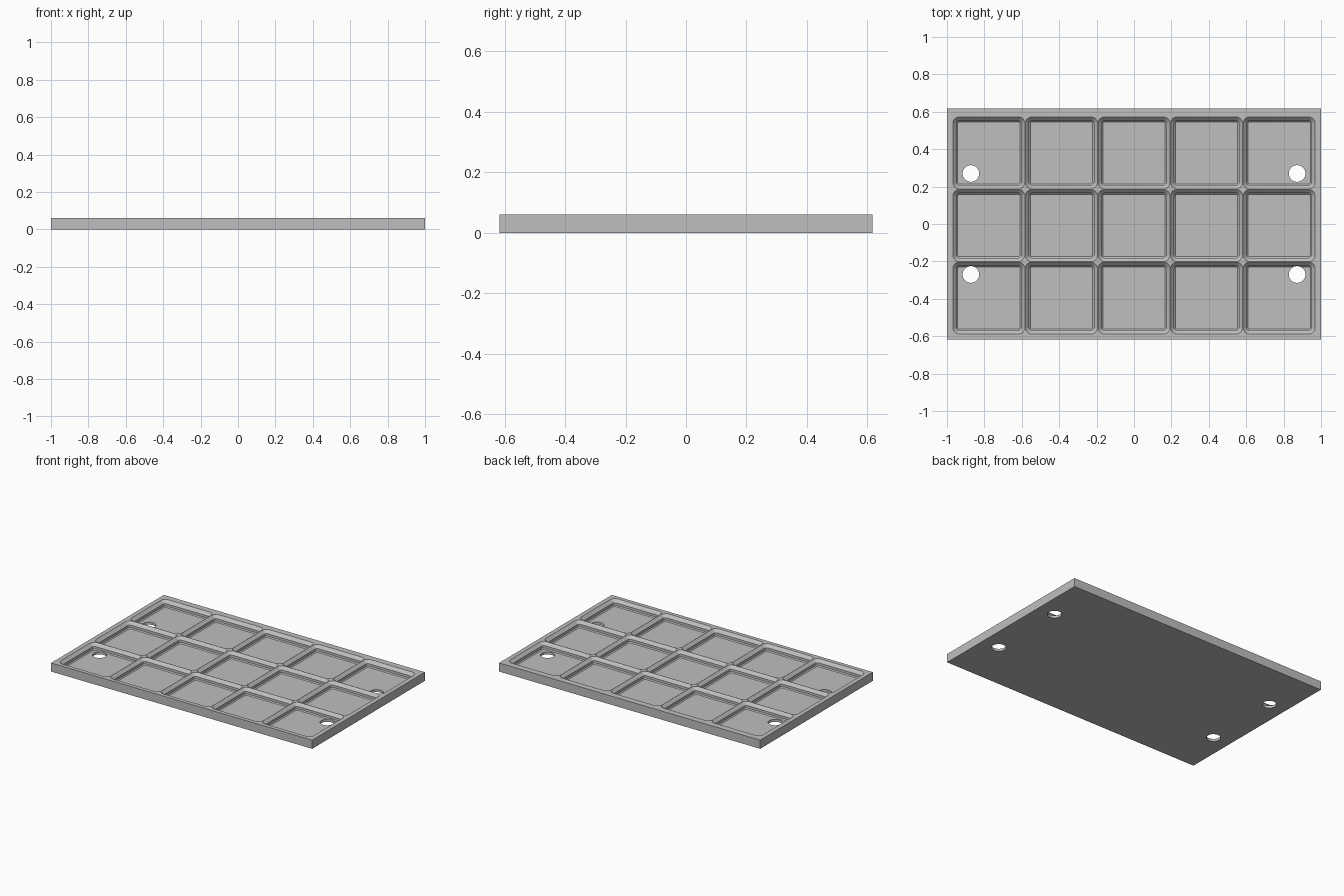
import bpy, bmesh, math

if "Cube" in bpy.data.objects:
    bpy.data.objects.remove(bpy.data.objects["Cube"])

WIDTH, DEPTH, HEIGHT = 2.0, 1.233, 0.06
PITCH, CELL, SHIFT_Y = 0.388, 0.386, -0.008
COLUMNS, ROWS = 5, 3
HOLE_X, HOLE_Y, HOLE_RADIUS = 0.872, 0.27, 0.0445

grey = bpy.data.materials.new("plate_grey")
grey.use_nodes = True
colour = (0.52, 0.52, 0.52, 1)
grey.diffuse_color = colour
grey.node_tree.nodes["Principled BSDF"].inputs["Base Color"].default_value = colour


def make_object(name, bm):
    bmesh.ops.recalc_face_normals(bm, faces=bm.faces)
    mesh = bpy.data.meshes.new(name)
    bm.to_mesh(mesh)
    bm.free()
    mesh.materials.append(grey)
    obj = bpy.data.objects.new(name, mesh)
    bpy.context.collection.objects.link(obj)
    return obj


def rounded_square(bm, cx, cy, half, radius, z, steps=8):
    ring = []
    for corner in range(4):
        middle = math.radians(45 + 90 * corner)
        ox = math.copysign(half - radius, math.cos(middle))
        oy = math.copysign(half - radius, math.sin(middle))
        for i in range(steps + 1):
            a = math.radians(90 * (corner + i / steps))
            ring.append(bm.verts.new((cx + ox + radius * math.cos(a),
                                      cy + oy + radius * math.sin(a), z)))
    return ring


def add_pocket(bm, cx, cy):
    # Stepped wall: chamfer, upright band, wide chamfer, then clear of the top
    sections = [(0.0265, 0.0105, 0.017), (0.02, 0.017, 0.0235),
                (0.02, 0.017, 0.04), (0, 0.037, HEIGHT), (0, 0.037, HEIGHT + 0.03)]
    rings = [rounded_square(bm, cx, cy, CELL / 2 - inset, r, z)
             for inset, r, z in sections]
    for low, high in zip(rings, rings[1:]):
        for i in range(len(low)):
            j = (i + 1) % len(low)
            bm.faces.new((low[i], low[j], high[j], high[i]))
    bm.faces.new(rings[0][::-1])
    bm.faces.new(rings[-1])


# Solid plate
bm = bmesh.new()
bmesh.ops.create_cube(bm, size=1)
for v in bm.verts:
    v.co = (v.co.x * WIDTH, v.co.y * DEPTH, (v.co.z + 0.5) * HEIGHT)
plate = make_object("grid_plate", bm)

# Grid of square pockets
bm = bmesh.new()
for col in range(COLUMNS):
    for row in range(ROWS):
        add_pocket(bm, (col - (COLUMNS - 1) / 2) * PITCH,
                   (row - (ROWS - 1) / 2) * PITCH + SHIFT_Y)
pockets = make_object("pocket_cutter", bm)

# Four round screw holes
bm = bmesh.new()
for sx in (-1, 1):
    for sy in (-1, 1):
        made = bmesh.ops.create_cone(bm, cap_ends=True, segments=48, depth=0.4,
                                     radius1=HOLE_RADIUS, radius2=HOLE_RADIUS)
        bmesh.ops.translate(bm, verts=made["verts"],
                            vec=(sx * HOLE_X, sy * HOLE_Y, 0))
holes = make_object("hole_cutter", bm)

# Cut the plate, then discard the cutters
for cutter in (pockets, holes):
    cutter.hide_render = True
    mod = plate.modifiers.new(cutter.name, "BOOLEAN")
    mod.operation = "DIFFERENCE"
    mod.solver = "EXACT"
    mod.object = cutter
bpy.context.view_layer.objects.active = plate
plate.select_set(True)
for mod in list(plate.modifiers):
    bpy.ops.object.modifier_apply(modifier=mod.name)
for cutter in (pockets, holes):
    bpy.data.objects.remove(cutter)

bpy.ops.object.select_all(action="DESELECT")
plate.select_set(True)
bpy.ops.object.shade_smooth_by_angle(angle=math.radians(30))
